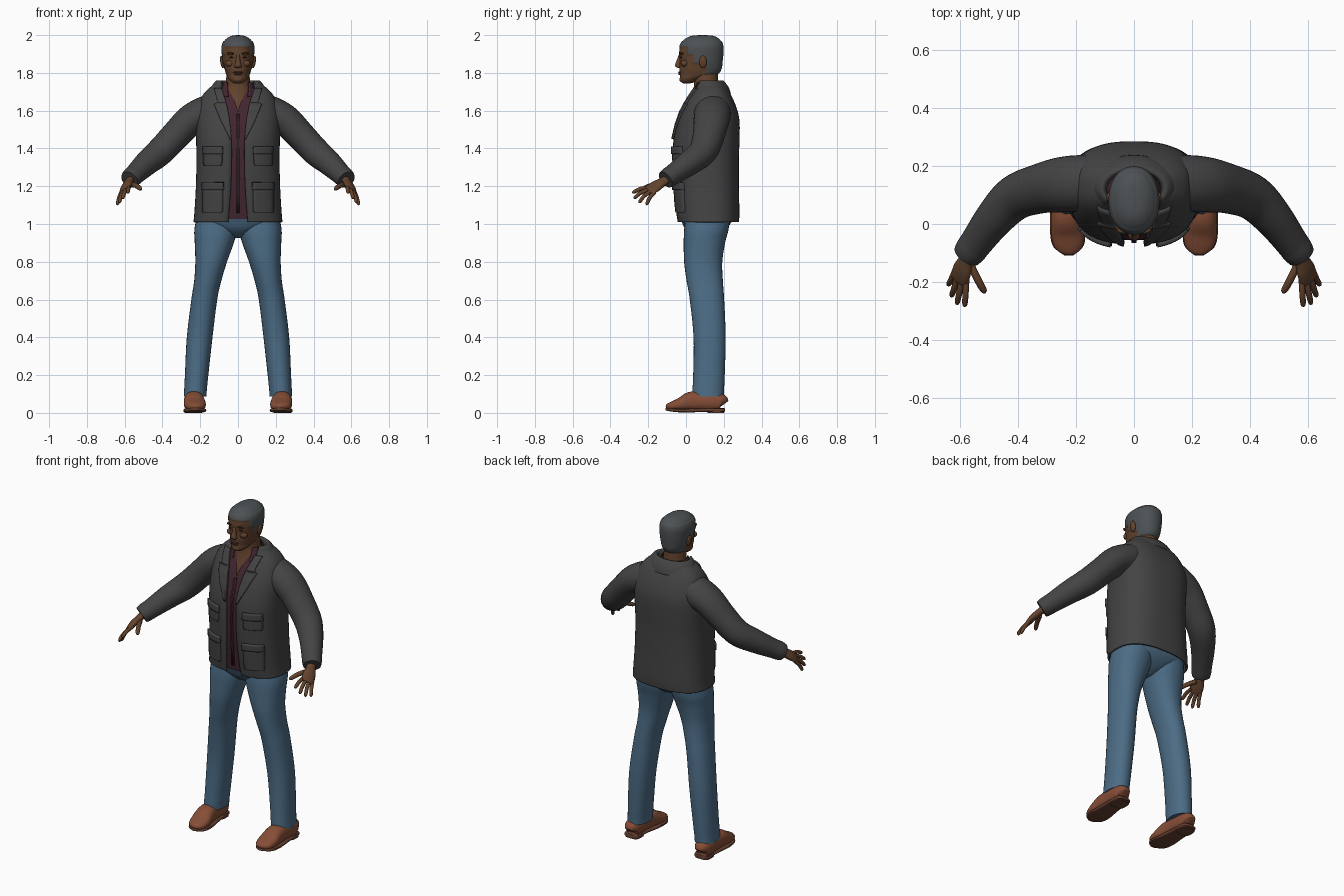
import bpy, math
from mathutils import Vector

def mat(name, *rgb):
    m = bpy.data.materials.new(name)
    m.diffuse_color = (*rgb, 1)
    return m

JACKET = mat("charcoal_cloth", 0.057, 0.057, 0.058)
SHIRT = mat("maroon_cloth", 0.055, 0.019, 0.028)
JEANS = mat("blue_denim", 0.072, 0.15, 0.235)
SHOE = mat("tan_leather", 0.235, 0.075, 0.037)
SOLE = mat("brown_sole", 0.13, 0.05, 0.03)
SKIN = mat("brown_skin", 0.125, 0.056, 0.026)
LIPS = mat("dark_lips", 0.09, 0.034, 0.022)
HAIR = mat("grey_hair", 0.075, 0.083, 0.088)
DARK = mat("near_black", 0.018, 0.014, 0.012)

def finish(name, verts, faces, m, mirror=False, thick=0):
    me = bpy.data.meshes.new(name)
    me.from_pydata(verts, [], faces)
    me.materials.append(m)
    ob = bpy.data.objects.new(name, me)
    bpy.context.collection.objects.link(ob)
    bpy.ops.object.select_all(action='DESELECT')
    ob.select_set(True)
    bpy.context.view_layer.objects.active = ob
    bpy.ops.object.shade_smooth_by_angle(angle=math.radians(50))
    if thick:
        s = ob.modifiers.new("thickness", 'SOLIDIFY')
        s.thickness, s.offset = thick, -1
    if mirror:
        ob.modifiers.new("mirror", 'MIRROR').use_mirror_merge = False
    return ob

def smooth_rows(rows, sub):
    """Catmull-Rom interpolation of tuples."""
    out = []
    for i in range(len(rows) - 1):
        a, b, c, d = (rows[max(i - 1, 0)], rows[i], rows[i + 1], rows[min(i + 2, len(rows) - 1)])
        for k in range(sub):
            t = k / sub
            out.append(tuple(q + 0.5 * t * (r - p + t * (2*p - 5*q + 4*r - s + t * (3*(q - r) + s - p)))
                             for p, q, r, s in zip(a, b, c, d)))
    return out + [tuple(rows[-1])]

def spow(v, p):
    return math.copysign(abs(v) ** p, v)

def box(z, x0, x1, y0, y1, *w):
    return ((x0 + x1) / 2, (y0 + y1) / 2, z, (x1 - x0) / 2, (y1 - y0) / 2, *w)

def loft(name, rows, m, up=None, n=32, p=1.0, sub=5, mirror=False, thick=0):
    """Rows are x, y, z, two radii and, for an open front, half the gap."""
    rows = smooth_rows(rows, sub)
    is_open = len(rows[0]) > 5
    verts, faces = [], []
    for i, r in enumerate(rows):
        c = Vector(r[:3])
        u, v = Vector((1, 0, 0)), Vector((0, 1, 0))
        if up:
            d = (Vector(rows[min(i + 1, len(rows) - 1)][:3]) - Vector(rows[max(i - 1, 0)][:3])).normalized()
            u = Vector(up).cross(d).normalized()
            v = d.cross(u)
        a = math.asin(min(1, (max(r[5], 1e-5) / r[3]) ** (1 / p))) if is_open else 0
        for j in range(n):
            t = -math.pi / 2 + a + (2 * math.pi - 2 * a) * j / (n - 1 if is_open else n)
            verts.append(c + u * r[3] * spow(math.cos(t), p) + v * r[4] * spow(math.sin(t), p))
    for i in range(len(rows) - 1):
        for j in range(n - 1 if is_open else n):
            k = (j + 1) % n
            faces.append((i*n + j, i*n + k, i*n + n + k, i*n + n + j))
    if not is_open:
        faces += [tuple(range(n - 1, -1, -1)), tuple(range(len(verts) - n, len(verts)))]
    return finish(name, verts, faces, m, mirror, thick)

def ball(name, c, r, m, tilt=0, mirror=False):
    verts, faces, n, k = [], [], 16, 10
    for i in range(k + 1):
        f = -math.pi / 2 + math.pi * min(max(i / k, 0.01), 0.99)
        for j in range(n):
            t = 2 * math.pi * j / n
            x, y, z = r[0]*math.cos(f)*math.cos(t), r[1]*math.cos(f)*math.sin(t), r[2]*math.sin(f)
            verts.append((c[0] + x*math.cos(tilt) - z*math.sin(tilt), c[1] + y,
                          c[2] + x*math.sin(tilt) + z*math.cos(tilt)))
    for i in range(k):
        for j in range(n):
            q = (j + 1) % n
            faces.append((i*n + j, i*n + q, i*n + n + q, i*n + n + j))
    faces += [tuple(range(n - 1, -1, -1)), tuple(range(k * n, k * n + n))]
    return finish(name, verts, faces, m, mirror)

# Jacket body with open front: height, half width, front, back, half gap
P = 0.78
torso = [box(z, -h, h, f, b, w) for z, h, f, b, w in (
    (1.01, .236, -.045, .28, .052), (1.06, .231, -.052, .283, .048), (1.2, .223, -.064, .28, .038),
    (1.35, .22, -.07, .28, .034), (1.45, .222, -.066, .284, .036), (1.55, .222, -.042, .283, .047),
    (1.62, .212, -.014, .266, .06), (1.68, .188, .018, .24, .078), (1.72, .152, .042, .215, .088),
    (1.75, .11, .055, .19, .085))]
loft("jacket_body", torso, JACKET, n=56, p=P, thick=0.012)
dense = smooth_rows(torso, 12)

def front_y(x, z):
    r = min(dense, key=lambda q: abs(q[2] - z))
    c = min(0.999, abs(x) / r[3]) ** (1 / P)
    return r[1] - r[4] * math.sqrt(1 - c * c) ** P

def patch(name, rows, m, lift=0.012, cols=8):
    """Panel lying on the jacket front; rows are height, inner x, outer x."""
    verts, faces, fine = [], [], []
    for a, b in zip(rows, rows[1:]):
        fine += [[p + (q - p) * k / 5 for p, q in zip(a, b)] for k in range(5)]
    fine.append(rows[-1])
    for z, x0, x1 in fine:
        for j in range(cols):
            x = x0 + (x1 - x0) * j / (cols - 1)
            verts.append((x, front_y(x, z) - lift, z))
    for i in range(len(fine) - 1):
        for j in range(cols - 1):
            k = i * cols + j
            faces.append((k, k + 1, k + cols + 1, k + cols))
    return finish(name, verts, faces, m, True, lift + 0.004)

# Lapels, pockets and collar
patch("lapel", [(1.45, .034, .042), (1.55, .044, .092), (1.635, .06, .128), (1.645, .063, .108),
                (1.72, .088, .128)], JACKET, 0.012)
for label, z0, z1, x0, x1 in (("chest_pocket", 1.31, 1.41, .085, .185), ("lower_pocket", 1.06, 1.22, .08, .19)):
    patch(label, [(z0, x0 + .006, x1 - .004), (z0 + .012, x0, x1), (z1 - .03, x0, x1)], JACKET, 0.009)
    patch(label + "_flap", [(z1 - .04, x0 - .004, x1 + .004), (z1, x0 - .002, x1 + .002)], JACKET, 0.016)
loft("jacket_collar", [box(z, -h, h, f, b, w) for z, h, f, b, w in (
    (1.69, .155, .01, .238, .11), (1.725, .142, .03, .225, .1), (1.757, .118, .048, .2, .088),
    (1.755, .1, .055, .185, .08), (1.72, .092, .06, .18, .076))], JACKET, n=40, thick=0.008)

# Sleeves
loft("sleeve", [(.1, .14, 1.625, .085, .075), (.17, .14, 1.59, .097, .088), (.25, .135, 1.55, .095, .083),
                (.33, .12, 1.47, .085, .077), (.41, .09, 1.385, .078, .074), (.48, .02, 1.325, .067, .066),
                (.54, -.06, 1.268, .057, .055), (.562, -.09, 1.248, .055, .053),
                (.575, -.108, 1.235, .05, .048)], JACKET, up=(0, 0, 1), mirror=True)

# Hands
loft("palm", [(.562, -.09, 1.245, .026, .022), (.578, -.125, 1.222, .028, .02), (.592, -.16, 1.2, .038, .019),
              (.602, -.193, 1.178, .036, .013), (.604, -.2, 1.173, .022, .006)],
     SKIN, up=(.69, -.24, .72), n=20, mirror=True)
for label, a, b in (("thumb", (.565, -.135, 1.21), (.512, -.238, 1.183)),
                    ("index_finger", (.577, -.19, 1.195), (.583, -.285, 1.165)),
                    ("middle_finger", (.593, -.19, 1.185), (.61, -.277, 1.135)),
                    ("ring_finger", (.608, -.182, 1.175), (.629, -.25, 1.112)),
                    ("little_finger", (.618, -.165, 1.168), (.64, -.21, 1.1))):
    a, b = Vector(a), Vector(b)
    mid = (a + b) / 2 + Vector((0, -.004, .006))
    r = .013 if label == "thumb" else .0105
    loft(label, [(*a, r, r), (*mid, r, r), (*(mid.lerp(b, .8)), r * .85, r * .85), (*b, .002, .002)],
         SKIN, up=(0, 0, 1), n=12, sub=4, mirror=True)

# Shirt, with a V opening and collar, and the neck inside it
loft("shirt", [(x, y, z, a - .016, b - .014, g) for (x, y, z, a, b, _), g in
               zip(smooth_rows(torso, 2)[1:-1], [.0004] * 11 + [.006, .018, .032, .046, .056])],
     SHIRT, n=48, p=P, sub=3)
patch("shirt_placket", [(1.06, 0, .009), (1.58, 0, .009)], SHIRT, -0.009, 3)
loft("shirt_collar", [box(z, -h, h, f, b, w) for z, h, f, b, w in (
    (1.675, .105, .012, .19, .052), (1.715, .095, .026, .185, .058), (1.75, .076, .038, .178, .056))],
     SHIRT, thick=0.006)
loft("neck", [box(z, -h, h, f, b) for z, h, f, b in (
    (1.57, .09, .0, .18), (1.62, .09, .012, .18), (1.68, .085, .032, .18), (1.74, .066, .042, .172),
    (1.8, .06, .035, .168), (1.84, .05, .05, .16))], SKIN)

# Head, hair coloured by hairline rule
head = loft("head", [box(z, -h, h, f, b) for z, h, f, b in (
    (1.744, .018, -.015, .02), (1.752, .034, -.026, .05), (1.77, .05, -.032, .09), (1.79, .061, -.032, .16),
    (1.82, .07, -.035, .184), (1.86, .078, -.032, .19), (1.9, .082, -.036, .194), (1.94, .083, -.032, .194),
    (1.97, .072, -.016, .184), (1.988, .052, .008, .165), (1.997, .03, .035, .14), (2.0, .006, .075, .1))],
    SKIN, n=64, p=0.92, sub=6)
head.data.materials.append(HAIR)
hair_verts = set()
for f in head.data.polygons:
    x, y, z = f.center
    if z > 1.937 or (y > .015 and z > 1.9) or (y > .045 and z > 1.855) or (y > .105 and z > 1.785):
        f.material_index = 1
        hair_verts.update(f.vertices)
for i in hair_verts:
    v = head.data.vertices[i]
    if v.co.z < 1.97:
        v.co += Vector((v.co.x, v.co.y - .08, 0)).normalized() * 0.004

# Face details
loft("nose", [(0, -.03, 1.897, .009, .008), (0, -.036, 1.87, .011, .012), (0, -.042, 1.845, .017, .015),
              (0, -.04, 1.832, .02, .014), (0, -.034, 1.825, .01, .006)], SKIN, n=16)
ball("brow_ridge", (.033, -.022, 1.901), (.026, .012, .008), SKIN, .1, True)
ball("eyebrow", (.034, -.029, 1.904), (.021, .007, .0035), DARK, .1, True)
ball("eye", (.033, -.025, 1.882), (.013, .006, .004), DARK, 0, True)
ball("cheek", (.042, -.008, 1.85), (.024, .02, .018), SKIN, 0, True)
ball("upper_lip", (0, -.033, 1.803), (.027, .009, .005), LIPS)
ball("lower_lip", (0, -.032, 1.794), (.023, .009, .006), LIPS)
ball("chin", (0, -.02, 1.765), (.025, .015, .015), SKIN)
ball("ear", (.084, .09, 1.858), (.01, .02, .034), SKIN, -.15, True)

# Jeans
loft("trouser_leg", [box(*r) for r in (
    (1.05, .0, .215, 0, .235), (.97, .002, .231, -.01, .225), (.9, .022, .229, -.012, .207),
    (.8, .058, .226, -.01, .192), (.7, .088, .232, .003, .195), (.6, .11, .247, .02, .202),
    (.4, .135, .271, .04, .21), (.2, .157, .281, .038, .205), (.12, .165, .285, .034, .201),
    (.088, .167, .287, .034, .2))][::-1], JEANS, p=.92, mirror=True)
loft("trouser_hips", [box(z, -h, h, f, b) for z, h, f, b in (
    (.925, .02, .06, .14), (.945, .07, .025, .18), (.975, .15, -.005, .215), (1.01, .222, -.022, .24),
    (1.05, .222, -.036, .25), (1.09, .205, -.03, .25))], JEANS, n=40, p=.85)

# Shoes
loft("shoe_upper", [(.236, .2, .045, .022, .025), (.236, .188, .055, .042, .044), (.236, .14, .06, .049, .05),
                    (.234, .07, .062, .051, .052), (.232, .02, .06, .054, .05), (.228, -.03, .045, .058, .035),
                    (.225, -.075, .036, .05, .024), (.224, -.098, .032, .03, .016), (.224, -.106, .03, .008, .006)],
     SHOE, up=(0, 0, 1), n=28, p=.85, mirror=True)
loft("shoe_sole", [(.236, .206, .016, .022, .009), (.236, .19, .015, .045, .01), (.235, .1, .015, .05, .01),
                   (.23, -.01, .012, .06, .01), (.225, -.075, .016, .053, .009), (.224, -.108, .02, .015, .007)],
     SOLE, up=(0, 0, 1), n=20, p=.5, mirror=True)
loft("shoe_heel", [box(z, .19, .282, .115, .202) for z in (0, .012, .024)], SOLE, p=.6, mirror=True)
